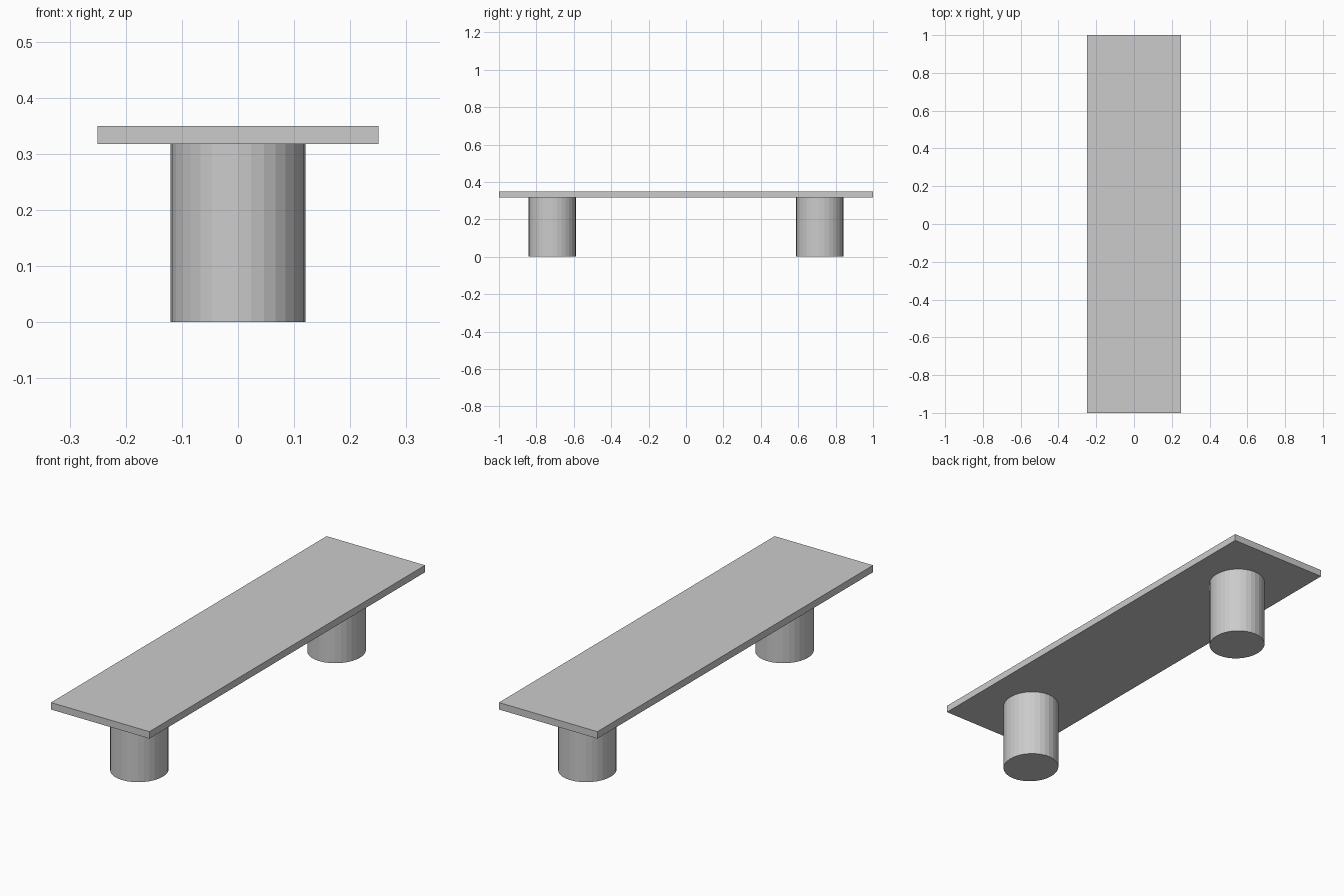
import bpy

cube = bpy.data.objects.get("Cube")
if cube:
    bpy.data.objects.remove(cube, do_unlink=True)

TOP, UNDERSIDE = 0.35, 0.318

# Single plain grey material
grey = bpy.data.materials.new("plain_grey")
grey.use_nodes = True
colour = (0.6, 0.6, 0.6, 1)
grey.diffuse_color = colour
grey.node_tree.nodes["Principled BSDF"].inputs["Base Color"].default_value = colour


def finish(name, scale):
    """Name, size and colour the primitive just added."""
    obj = bpy.context.object
    obj.name = name
    obj.scale = scale
    bpy.ops.object.transform_apply(location=False, rotation=False, scale=True)
    obj.data.materials.append(grey)


# Flat slab seat
bpy.ops.mesh.primitive_cube_add(size=1, location=(0, 0, (TOP + UNDERSIDE) / 2))
finish("seat", (0.5, 2, TOP - UNDERSIDE))

# Two faceted, slightly oval drum legs
for name, side in (("front_leg", -1), ("back_leg", 1)):
    bpy.ops.mesh.primitive_cylinder_add(
        vertices=32, radius=1, depth=1, location=(0, side * 0.715, UNDERSIDE / 2))
    finish(name, (0.12, 0.126, UNDERSIDE))
